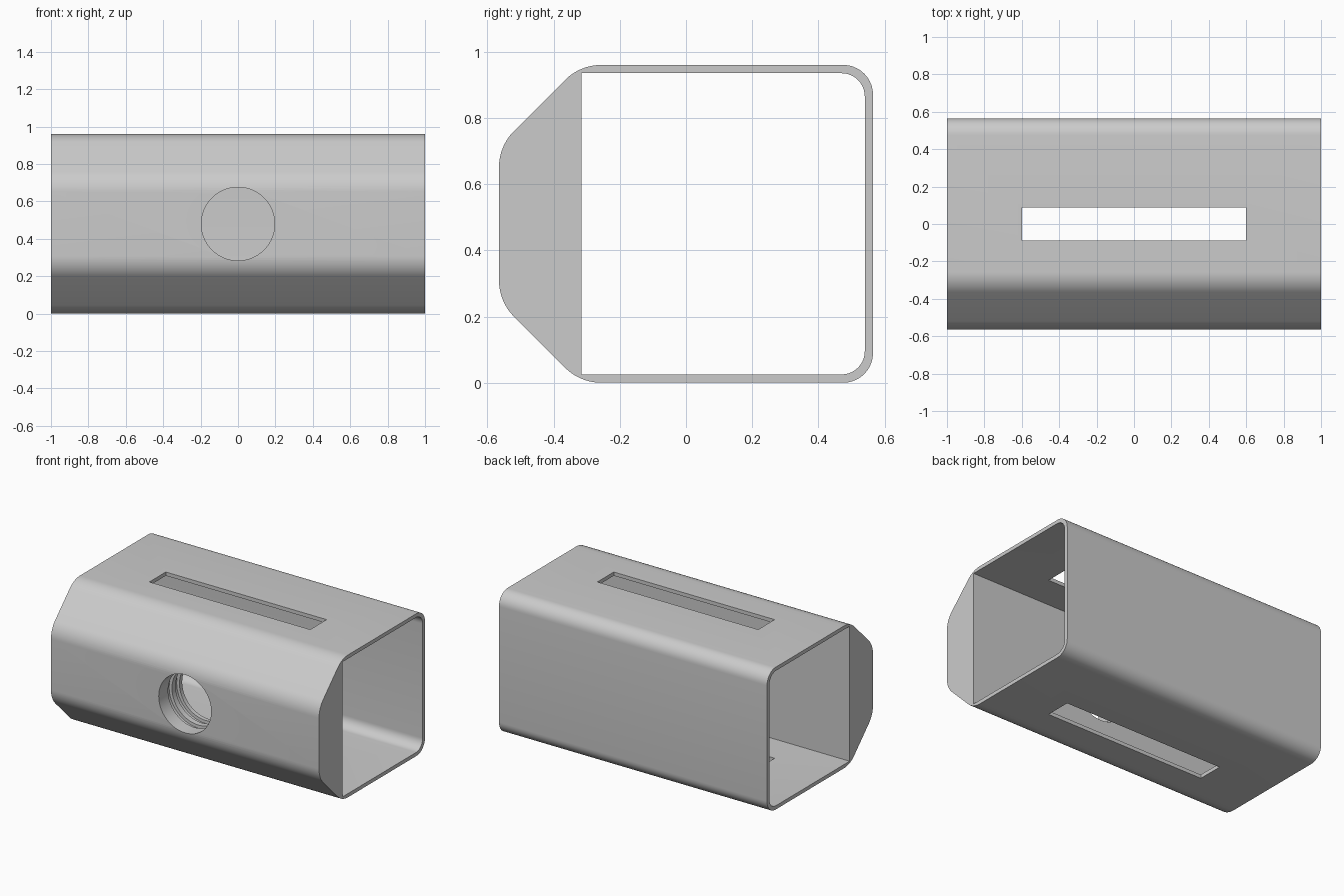
import bpy, bmesh
from math import pi, sin, cos
from mathutils import Vector

if "Cube" in bpy.data.objects:
    bpy.data.objects.remove(bpy.data.objects["Cube"])


def rounded(corners, steps=10):
    """Fillet each (y, z, radius) corner of a closed profile."""
    pts = []
    for i, (y, z, r) in enumerate(corners):
        p = Vector((y, z))
        if r == 0:
            pts.append(p)
            continue
        a = (Vector(corners[i - 1][:2]) - p).normalized()
        b = (Vector(corners[(i + 1) % len(corners)][:2]) - p).normalized()
        half = a.angle(b) / 2
        centre = p + (a + b).normalized() * r / sin(half)
        t = r * cos(half) / sin(half)
        start, end = p + a * t - centre, p + b * t - centre
        sweep = start.angle(end)
        for k in range(steps + 1):
            f = k / steps
            pts.append(centre + (start * sin((1 - f) * sweep) + end * sin(f * sweep)) / sin(sweep))
    return pts


def finish(name, bm):
    bmesh.ops.recalc_face_normals(bm, faces=bm.faces)
    mesh = bpy.data.meshes.new(name)
    bm.to_mesh(mesh)
    bm.free()
    ob = bpy.data.objects.new(name, mesh)
    bpy.context.collection.objects.link(ob)
    return ob


def loft(name, rings):
    """Skin a row of equal rings and cap both ends."""
    bm = bmesh.new()
    rows = [[bm.verts.new(p) for p in ring] for ring in rings]
    n = len(rows[0])
    for a, b in zip(rows, rows[1:]):
        for i in range(n):
            j = (i + 1) % n
            bm.faces.new((a[i], a[j], b[j], b[i]))
    bm.faces.new(rows[0])
    bm.faces.new(rows[-1])
    return finish(name, bm)


def extrude_x(name, profile, half):
    return loft(name, [[(x, p.x, p.y) for p in profile] for x in (-half, half)])


# Sleeve: square at the back, chamfered thick wall at the front
H = 0.96
sleeve = extrude_x("sleeve", rounded([
    (0.565, 0, 0.09), (0.565, H, 0.09),
    (-0.32, H, 0.155), (-0.565, H - 0.245, 0.155),
    (-0.565, 0.245, 0.155), (-0.32, 0, 0.155)]), 1)

# Through cavity with rounded back corners
cavity = extrude_x("cavity_cutter", rounded([
    (0.54, 0.025, 0.07), (0.54, H - 0.025, 0.07),
    (-0.315, H - 0.025, 0), (-0.315, 0.025, 0)]), 1.1)

# Slot through top and bottom walls
bm = bmesh.new()
bmesh.ops.create_cube(bm, size=1)
bmesh.ops.scale(bm, vec=(1.2, 0.175, 1.4), verts=bm.verts)
bmesh.ops.translate(bm, vec=(0, 0, H / 2), verts=bm.verts)
slot = finish("slot_cutter", bm)

# Round front hole with internal grooves
R, G = 0.196, 0.216
steps = [(-0.7, R)]
for y in (-0.465, -0.385):
    steps += [(y, R), (y + 0.001, G), (y + 0.04, G), (y + 0.041, R)]
steps.append((-0.25, R))
N = 64
hole = loft("hole_cutter", [
    [(r * cos(2 * pi * k / N), y, H / 2 + r * sin(2 * pi * k / N)) for k in range(N)]
    for y, r in steps])

# Cut and shade
bpy.context.view_layer.objects.active = sleeve
for cutter in (cavity, slot, hole):
    cutter.hide_render = True
    mod = sleeve.modifiers.new(cutter.name, 'BOOLEAN')
    mod.operation = 'DIFFERENCE'
    mod.solver = 'EXACT'
    mod.object = cutter
    bpy.ops.object.modifier_apply(modifier=mod.name)
    bpy.data.objects.remove(cutter)

bpy.ops.object.select_all(action='DESELECT')
sleeve.select_set(True)
bpy.context.view_layer.objects.active = sleeve
bpy.ops.object.shade_smooth_by_angle(angle=pi / 6)
